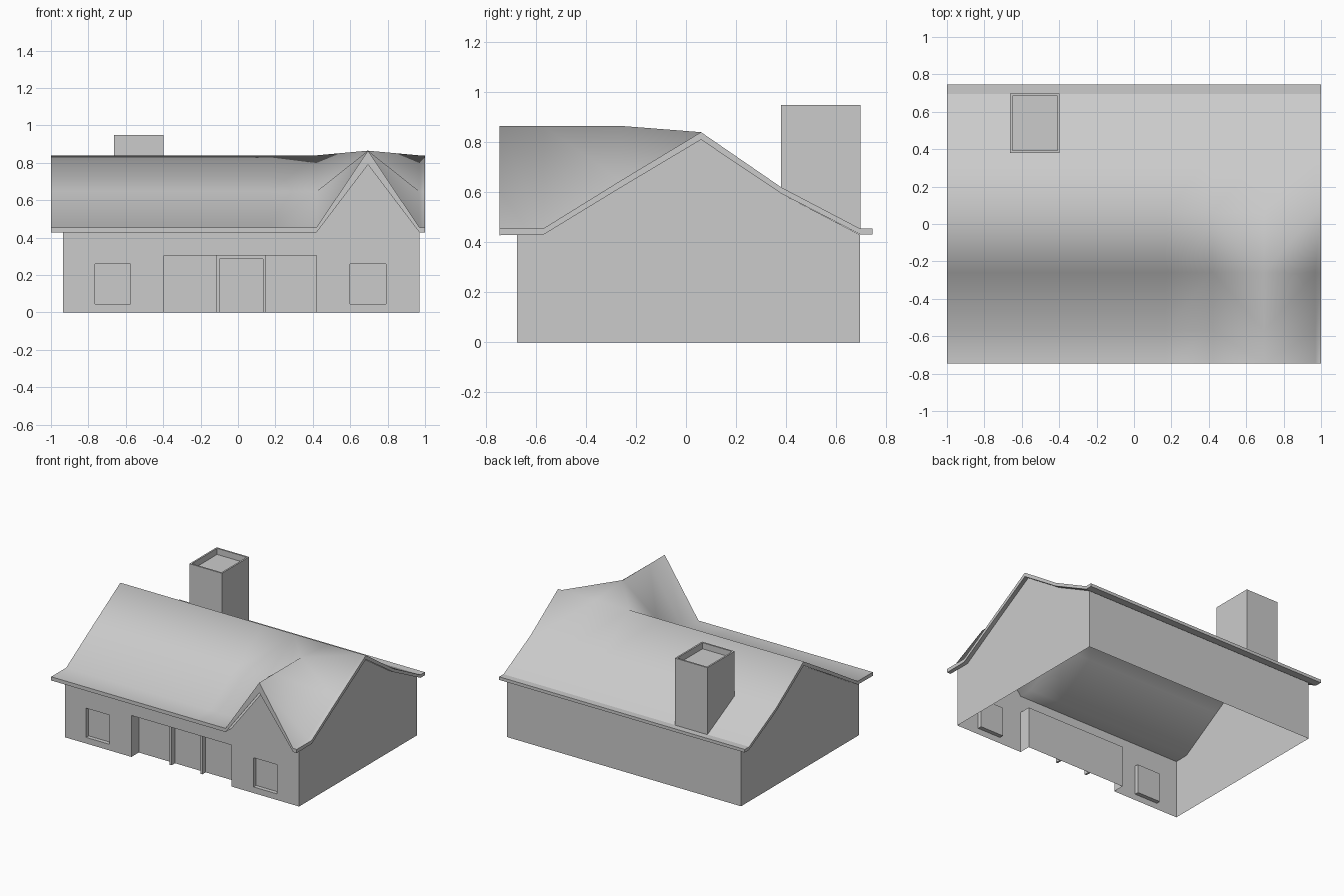
import bpy, bmesh

if "Cube" in bpy.data.objects:
    bpy.data.objects.remove(bpy.data.objects["Cube"])

def add_object(name, bm):
    bmesh.ops.recalc_face_normals(bm, faces=bm.faces)
    mesh = bpy.data.meshes.new(name)
    bm.to_mesh(mesh)
    bm.free()
    obj = bpy.data.objects.new(name, mesh)
    bpy.context.collection.objects.link(obj)
    return obj

def box(name, x0, x1, y0, y1, z0, z1):
    bm = bmesh.new()
    bmesh.ops.create_cube(bm, size=1)
    for v in bm.verts:
        v.co = (x1 if v.co.x > 0 else x0, y1 if v.co.y > 0 else y0, z1 if v.co.z > 0 else z0)
    return add_object(name, bm)

# Walls: extruded gable profile, openings cut, then left open at top and bottom
profile = [(-.675, 0), (-.675, .43), (-.575, .43), (.06, .812), (.38, .595), (.695, .43), (.695, 0)]
bm = bmesh.new()
end = bm.faces.new([bm.verts.new((-.935, y, z)) for y, z in profile])
ext = bmesh.ops.extrude_face_region(bm, geom=[end], use_keep_orig=True)
for v in ext['geom']:
    if isinstance(v, bmesh.types.BMVert):
        v.co.x = .97
walls = add_object("walls", bm)

openings = [
    box("porch_cutter", -.395, .42, -.8, -.59, -.1, .305),
    box("left_window_cutter", -.765, -.575, -.8, -.645, .045, .26),
    box("right_window_cutter", .60, .79, -.8, -.645, .045, .26),
]
bpy.context.view_layer.objects.active = walls
for cutter in openings:
    cutter.hide_render = True
    mod = walls.modifiers.new("opening", 'BOOLEAN')
    mod.operation = 'DIFFERENCE'
    mod.solver = 'EXACT'
    mod.object = cutter
    bpy.ops.object.modifier_apply(modifier=mod.name)
for cutter in openings:
    bpy.data.objects.remove(cutter)

bm = bmesh.new()
bm.from_mesh(walls.data)
bm.normal_update()
drop = [f for f in bm.faces if all(abs(v.co.z) < .001 for v in f.verts)
        or (f.normal.z > .1 and f.calc_center_median().z > .42)]
bmesh.ops.delete(bm, geom=drop, context='FACES')
bm.to_mesh(walls.data)
bm.free()

# Front gable infill
bm = bmesh.new()
bm.faces.new([bm.verts.new(p) for p in ((.42, -.675, .43), (.97, -.675, .43), (.695, -.675, .79))])
add_object("front_gable_wall", bm)

# Door surround
box("door_post_left", -.115, -.10, -.63, -.59, 0, .305)
box("door_post_right", .135, .15, -.63, -.59, 0, .305)
box("door_lintel", -.10, .135, -.63, -.59, .285, .305)

# Roof: main profile swept along x, lifted into a cross gable at one column
columns = [-1, .17, .42, .695, .97, 1]
rows = [(-.745, .455, .027), (-.57, .455, .025), (-.26, .647, .028), (.06, .84, .03),
        (.38, .62, .025), (.695, .455, .023), (.745, .455, .023)]
GABLE = 3
bm = bmesh.new()
top, under = [], []
for j, (y, z, t) in enumerate(rows):
    top.append([])
    under.append([])
    for i, x in enumerate(columns):
        raised = i == GABLE and j < 3
        zt = .865 if raised else z
        zb = zt - (.075 if raised and j < 2 else .06 if raised else t)
        top[j].append(bm.verts.new((x, y, zt)))
        under[j].append(bm.verts.new((x, y, zb)))
for sheet in (top, under):
    for j in range(len(rows) - 1):
        for i in range(len(columns) - 1):
            a, b, c, d = sheet[j][i], sheet[j][i + 1], sheet[j + 1][i + 1], sheet[j + 1][i]
            if j < 3 and i == GABLE - 1:
                faces = [(a, b, d), (b, c, d)]
            elif j < 3 and i == GABLE:
                faces = [(a, b, c), (a, c, d)]
            else:
                faces = [(a, b, c, d)]
            for f in faces:
                bm.faces.new(f).smooth = j < 5

def border(s):
    return (s[0][:-1] + [r[-1] for r in s[:-1]] + s[-1][:0:-1] + [r[0] for r in s[:0:-1]])

ring_a, ring_b = border(top), border(under)
for k in range(len(ring_a)):
    n = (k + 1) % len(ring_a)
    bm.faces.new((ring_a[k], ring_a[n], ring_b[n], ring_b[k]))
add_object("roof", bm)

# Chimney: base follows the back slope, top is a sunken rim
chimney = box("chimney", -.662, -.397, .38, .697, .45, .948)
bm = bmesh.new()
bm.from_mesh(chimney.data)
for v in bm.verts:
    if v.co.z < .5 and v.co.y < .5:
        v.co.z = .61
bm.normal_update()
cap = max(bm.faces, key=lambda f: f.calc_center_median().z)
bmesh.ops.inset_region(bm, faces=[cap], thickness=.017)
inner = bmesh.ops.extrude_face_region(bm, geom=[cap])
bmesh.ops.translate(bm, vec=(0, 0, -.045), verts=[v for v in inner['geom'] if isinstance(v, bmesh.types.BMVert)])
if cap.is_valid:
    bmesh.ops.delete(bm, geom=[cap], context='FACES_ONLY')
bm.normal_update()
bm.to_mesh(chimney.data)
bm.free()
